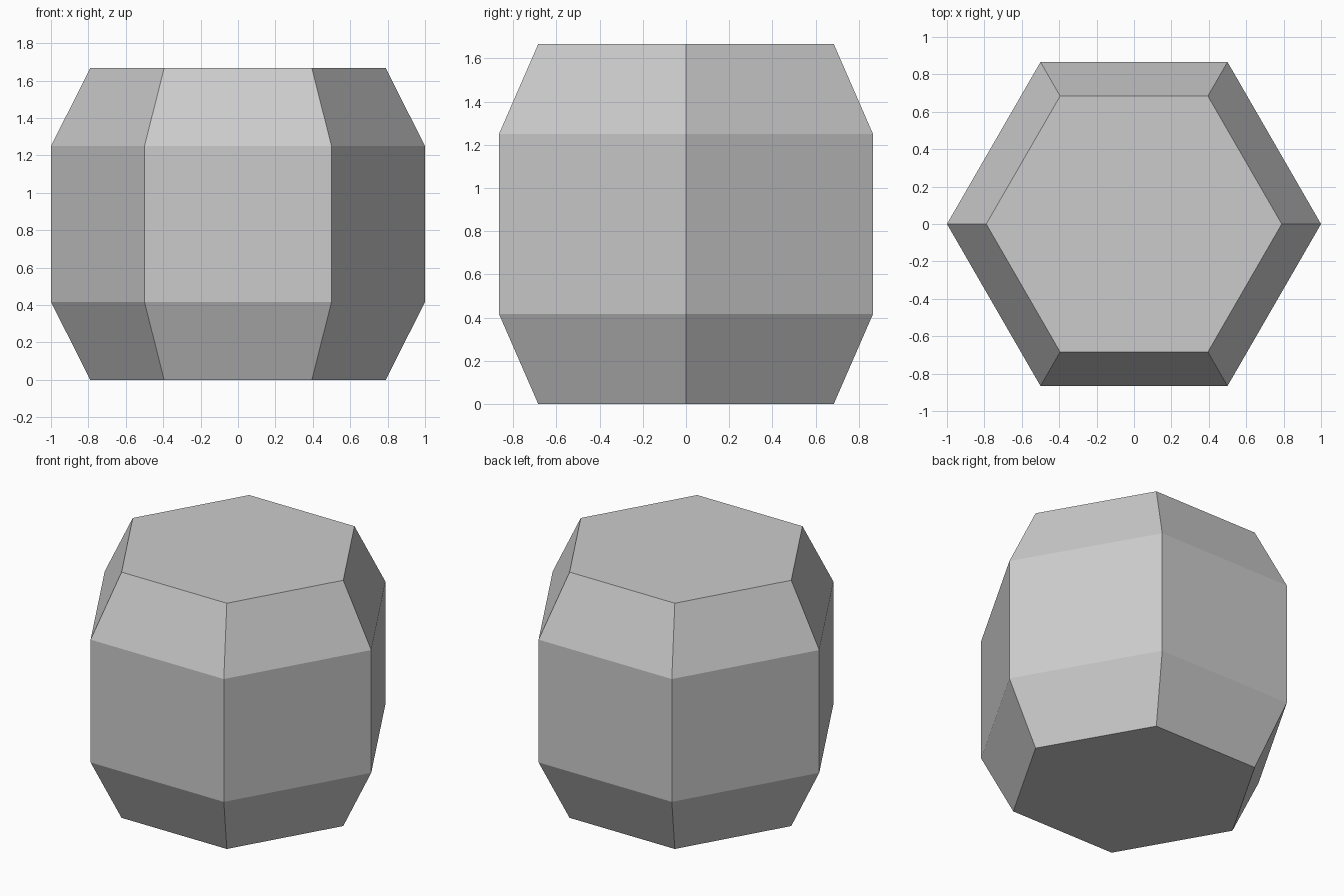
import bpy, bmesh
from math import cos, sin, tau

if "Cube" in bpy.data.objects:
    bpy.data.objects.remove(bpy.data.objects["Cube"])

SIDES = 6
# barrel profile: (corner radius, height)
PROFILE = [(0.79, 0.0), (1.0, 0.417), (1.0, 1.25), (0.79, 1.667)]

bm = bmesh.new()

# one hexagonal ring per profile point, corners on the x axis
rings = [[bm.verts.new((r * cos(tau * i / SIDES), r * sin(tau * i / SIDES), z))
          for i in range(SIDES)] for r, z in PROFILE]

# side panels
for low, high in zip(rings, rings[1:]):
    for i in range(SIDES):
        j = (i + 1) % SIDES
        bm.faces.new((low[i], low[j], high[j], high[i]))

# flat bottom and lid
bm.faces.new(rings[0][::-1])
bm.faces.new(rings[-1])

mesh = bpy.data.meshes.new("hexagonal_barrel")
bm.to_mesh(mesh)
bm.free()
barrel = bpy.data.objects.new("hexagonal_barrel", mesh)
bpy.context.collection.objects.link(barrel)
